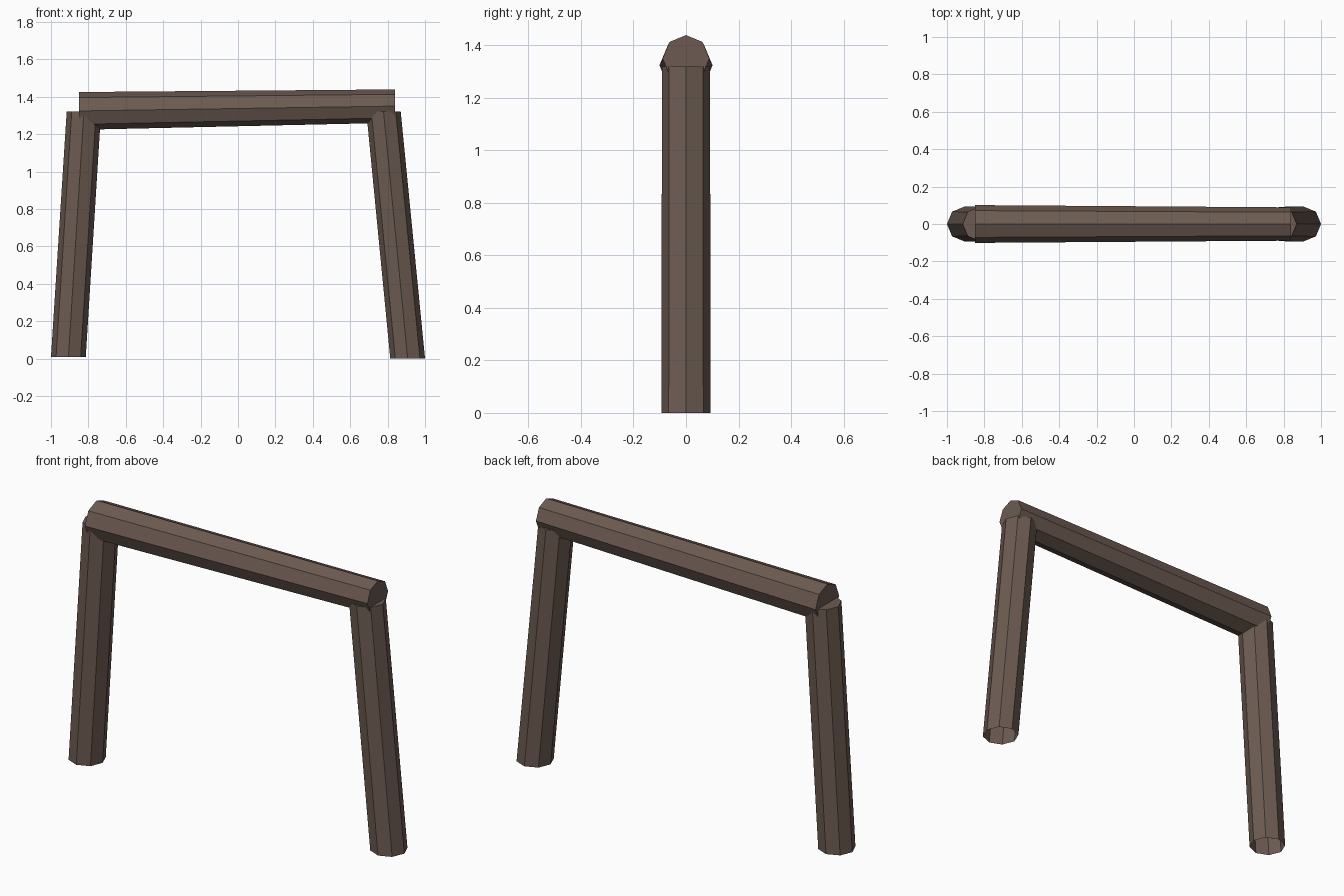
import bpy, bmesh
from math import sin, cos, tau
from mathutils import Vector

cube = bpy.data.objects.get("Cube")
if cube:
    bpy.data.objects.remove(cube, do_unlink=True)

wood = bpy.data.materials.new("dark brown wood")
wood.use_nodes = True
colour = (0.15, 0.105, 0.083, 1)
wood.diffuse_color = colour
wood.node_tree.nodes["Principled BSDF"].inputs["Base Color"].default_value = colour

SIDES = 8


def log(name, start, end, r_start, r_end, u, v, cap_start=True):
    """Eight-sided log whose end rings lie in the plane of u and v."""
    bm = bmesh.new()
    u, v = Vector(u), Vector(v)
    rings = []
    for centre, r in ((start, r_start), (end, r_end)):
        rings.append([bm.verts.new(Vector(centre) + r * (cos(tau * i / SIDES) * u + sin(tau * i / SIDES) * v))
                      for i in range(SIDES)])
    a, b = rings
    for i in range(SIDES):
        j = (i + 1) % SIDES
        bm.faces.new((a[i], a[j], b[j], b[i]))
    bm.faces.new(b)
    if cap_start:
        bm.faces.new(a[::-1])
    mesh = bpy.data.meshes.new(name)
    bm.to_mesh(mesh)
    bm.free()
    mesh.materials.append(wood)
    obj = bpy.data.objects.new(name, mesh)
    bpy.context.collection.objects.link(obj)
    return obj


X, Y, Z = (1, 0, 0), (0, 1, 0), (0, 0, 1)

# Leaning posts, open underneath
log("right_post", (-0.907, 0, 0.008), (-0.824, 0, 1.32), 0.093, 0.092, X, Y, cap_start=False)
log("left_post", (0.907, 0, 0), (0.778, 0, 1.32), 0.093, 0.092, X, Y, cap_start=False)

# Tapered crossbeam resting on the posts
log("crossbeam", (-0.85, 0, 1.324), (0.84, 0, 1.35), 0.101, 0.089, Y, Z)
